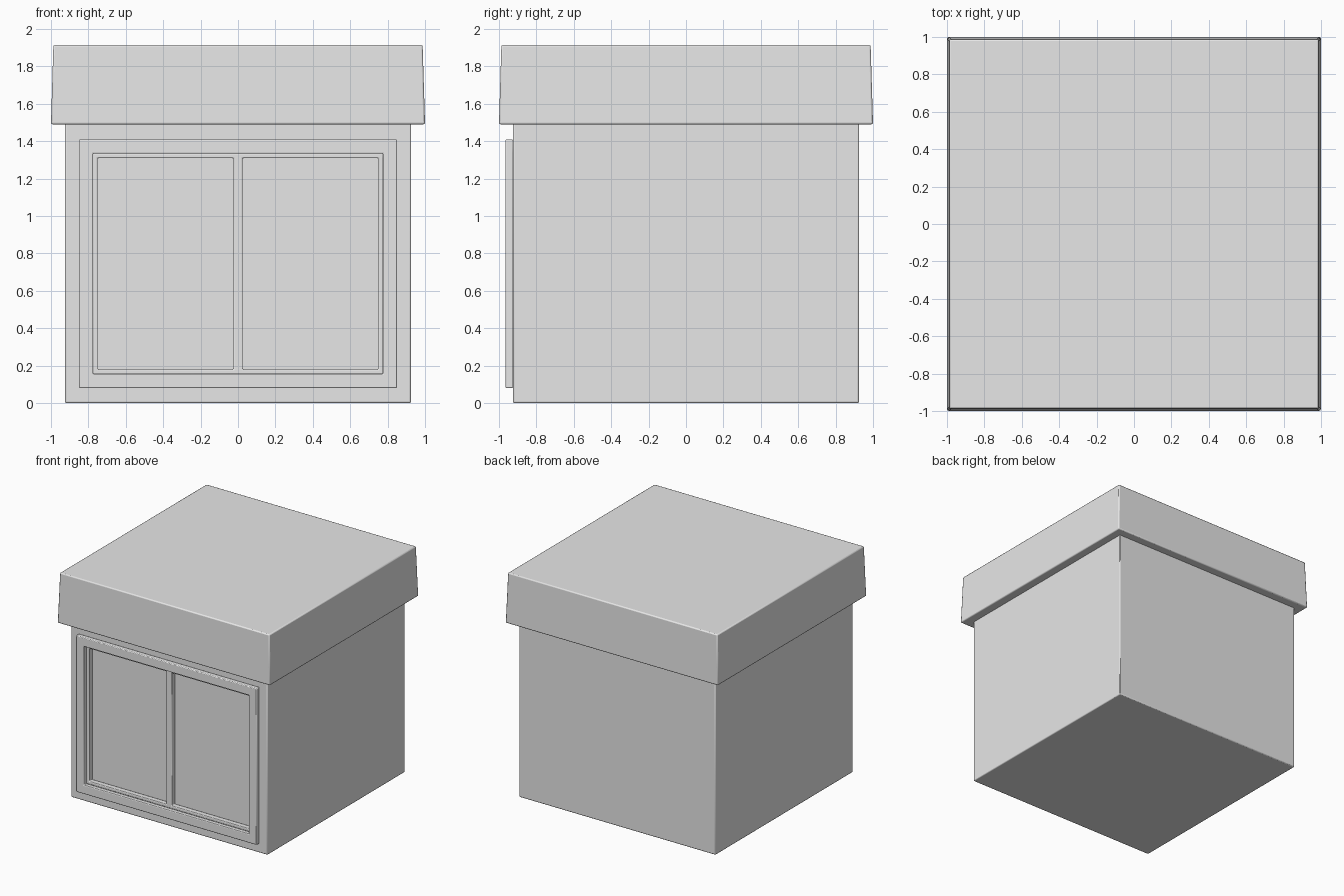
import bpy
import bmesh

default = bpy.data.objects.get("Cube")
if default:
    bpy.data.objects.remove(default, do_unlink=True)

# Single plain grey
grey = bpy.data.materials.new("light grey")
grey.use_nodes = True
grey.diffuse_color = (0.8, 0.8, 0.8, 1)
grey.node_tree.nodes["Principled BSDF"].inputs["Base Color"].default_value = (0.8, 0.8, 0.8, 1)


def finish(name, bm, bevel):
    """Turn a bmesh into an object with softly rounded edges."""
    bmesh.ops.recalc_face_normals(bm, faces=bm.faces)
    mesh = bpy.data.meshes.new(name)
    bm.to_mesh(mesh)
    bm.free()
    mesh.materials.append(grey)
    obj = bpy.data.objects.new(name, mesh)
    bpy.context.collection.objects.link(obj)
    mod = obj.modifiers.new("rounded edges", 'BEVEL')
    mod.width = bevel
    mod.segments = 2
    mod.limit_method = 'ANGLE'
    bpy.context.view_layer.objects.active = obj
    bpy.ops.object.select_all(action='DESELECT')
    obj.select_set(True)
    bpy.ops.object.shade_smooth_by_angle()
    return obj


def block(half_low, half_high, z_low, z_high):
    """Square block whose half width may change with height."""
    bm = bmesh.new()
    bmesh.ops.create_cube(bm, size=2)
    for v in bm.verts:
        half, z = (half_high, z_high) if v.co.z > 0 else (half_low, z_low)
        v.co = (v.co.x * half, v.co.y * half, z)
    return bm


def lattice(name, xs, zs, y_front, y_back, bevel):
    """Upright frame: alternate cells of the grid are left open."""
    bm = bmesh.new()
    grid = [[bm.verts.new((x, y_front, z)) for z in zs] for x in xs]
    for i in range(len(xs) - 1):
        for j in range(len(zs) - 1):
            if i % 2 and j % 2:
                continue
            bm.faces.new((grid[i][j], grid[i + 1][j],
                          grid[i + 1][j + 1], grid[i][j + 1]))
    result = bmesh.ops.extrude_face_region(bm, geom=bm.faces[:], use_keep_orig=True)
    for item in result["geom"]:
        if isinstance(item, bmesh.types.BMVert):
            item.co.y = y_back
    bmesh.ops.recalc_face_normals(bm, faces=bm.faces)
    bmesh.ops.dissolve_limit(bm, angle_limit=0.01, verts=bm.verts, edges=bm.edges)
    return finish(name, bm, bevel)


# Window opening and depths
WALL, GLASS = -0.925, -0.88
SIDE, LOW, HIGH = 0.775, 0.155, 1.335

# Body, with a shallow window recess pushed into the front
bm = block(0.925, 0.925, 0, 1.5)
bm.normal_update()
front = min(bm.faces, key=lambda f: f.normal.y)
for depth in (WALL, GLASS):
    front = bmesh.ops.extrude_discrete_faces(bm, faces=[front])["faces"][0]
    for v in front.verts:
        v.co.x = SIDE if v.co.x > 0 else -SIDE
        v.co.z = HIGH if v.co.z > 0.75 else LOW
        v.co.y = depth
finish("body", bm, 0.008)

# Overhanging lid, slightly narrower at the top
finish("lid", block(1.0, 0.987, 1.49, 1.915), 0.009)

# Raised trim around the window
lattice("window_trim", [-0.85, -SIDE, SIDE, 0.85], [0.08, LOW, HIGH, 1.41],
        -0.965, WALL, 0.006)

# Sash with a centre bar between two panes
lattice("window_sash", [-SIDE, -0.75, -0.025, 0.025, 0.75, SIDE],
        [LOW, 0.18, 1.31, HIGH], -0.93, GLASS, 0.006)
